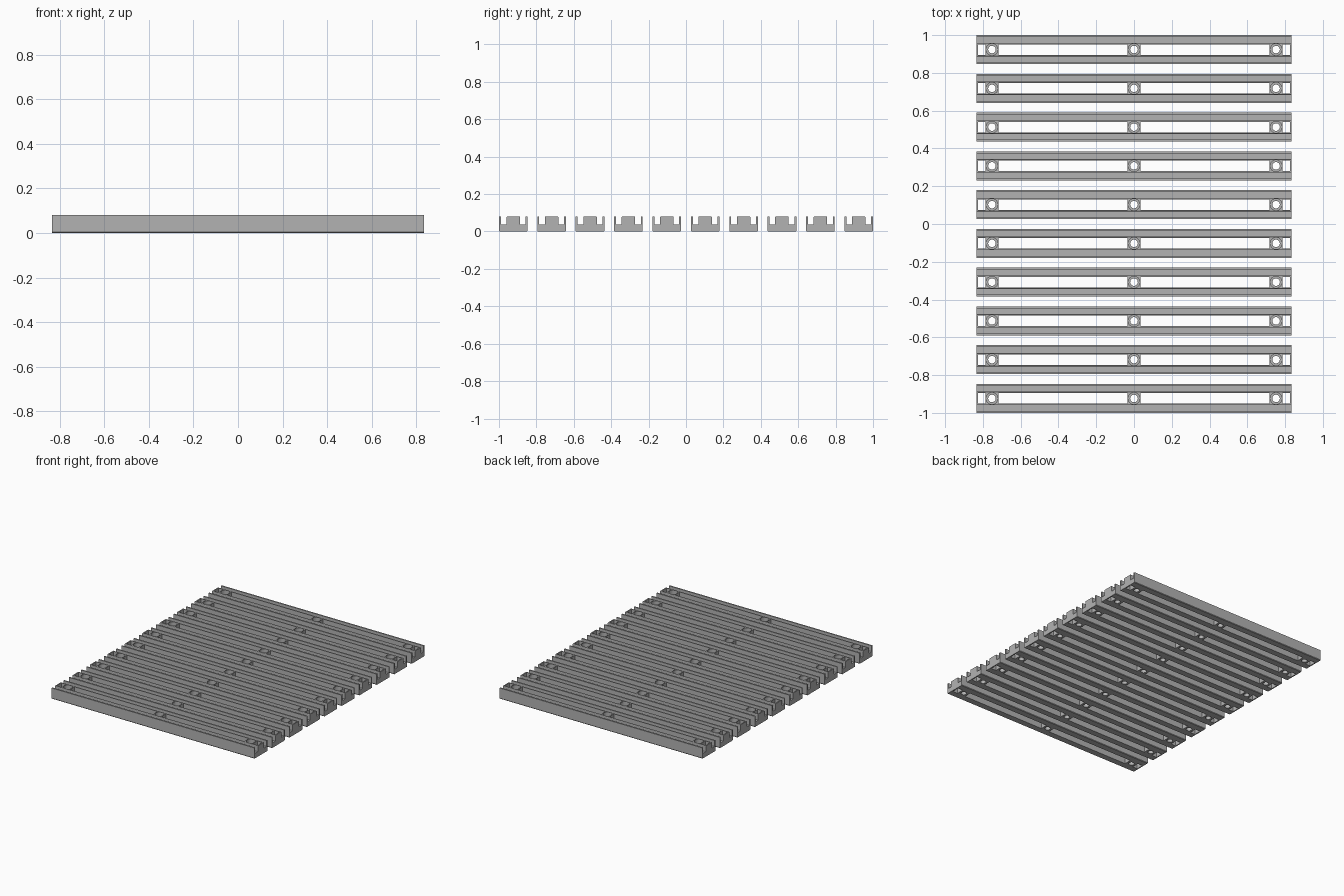
import bpy, bmesh
from mathutils import Matrix

if "Cube" in bpy.data.objects:
    bpy.data.objects.remove(bpy.data.objects["Cube"])

LENGTH, HEIGHT, HALF_W = 1.67, 0.08, 0.0765
COUNT = 10
PITCH = (2 - 2 * HALF_W) / (COUNT - 1)
FIRST_Y = -1 + HALF_W
BOSSES = (-0.752, 0.0, 0.752)
BOSS_HALF = 0.034

grey = bpy.data.materials.new("mid grey")
grey.diffuse_color = (0.45, 0.45, 0.45, 1)
grey.use_nodes = True
grey.node_tree.nodes["Principled BSDF"].inputs["Base Color"].default_value = grey.diffuse_color


def add_object(name, bm):
    bmesh.ops.recalc_face_normals(bm, faces=bm.faces)
    mesh = bpy.data.meshes.new(name)
    bm.to_mesh(mesh)
    bm.free()
    mesh.materials.append(grey)
    ob = bpy.data.objects.new(name, mesh)
    bpy.context.collection.objects.link(ob)
    return ob


def cut(target, cutter):
    cutter.hide_render = True
    cutter.hide_set(True)
    mod = target.modifiers.new(cutter.name, 'BOOLEAN')
    mod.operation, mod.solver, mod.object = 'DIFFERENCE', 'EXACT', cutter


def cylinders(name, radius, z0, z1):
    bm = bmesh.new()
    for x in BOSSES:
        bmesh.ops.create_cone(
            bm, cap_ends=True, segments=24, radius1=radius, radius2=radius, depth=z1 - z0,
            matrix=Matrix.Translation((x, FIRST_Y, (z0 + z1) / 2)))
    return add_object(name, bm)


# Slat: grooved cross-section, mirrored across its middle and extruded along x
half = [(HALF_W - 0.003, 0), (HALF_W, 0.004), (HALF_W, HEIGHT), (HALF_W - 0.01, HEIGHT),
        (HALF_W - 0.01, 0.037), (0.036, 0.037), (0.036, HEIGHT - 0.003), (0.034, HEIGHT)]
profile = half + [(-y, z) for y, z in reversed(half)]
bm = bmesh.new()
face = bm.faces.new([bm.verts.new((-LENGTH / 2, FIRST_Y + y, z)) for y, z in profile])
ext = bmesh.ops.extrude_face_region(bm, geom=[face])
bmesh.ops.translate(bm, vec=(LENGTH, 0, 0),
                    verts=[v for v in ext["geom"] if isinstance(v, bmesh.types.BMVert)])
slat = add_object("slats", bm)

# Open channels between the screw bosses and the end walls
stops = [-LENGTH / 2 + 0.008]
for x in BOSSES:
    stops += [x - BOSS_HALF, x + BOSS_HALF]
stops.append(LENGTH / 2 - 0.008)
bm = bmesh.new()
for a, b in zip(stops[::2], stops[1::2]):
    mat = Matrix.Translation(((a + b) / 2, FIRST_Y, HEIGHT / 2)) @ Matrix.Diagonal(
        (b - a, 0.055, 0.2, 1))
    bmesh.ops.create_cube(bm, size=1, matrix=mat)
cut(slat, add_object("channel_cutter", bm))

# Screw holes with a wider recess at the top
cut(slat, cylinders("recess_cutter", 0.031, 0.05, 0.12))
cut(slat, cylinders("hole_cutter", 0.02, -0.05, 0.1))

# Repeat the slat from front to back
arr = slat.modifiers.new("repeat", 'ARRAY')
arr.count = COUNT
arr.use_relative_offset = False
arr.use_constant_offset = True
arr.constant_offset_displace = (0, PITCH, 0)
